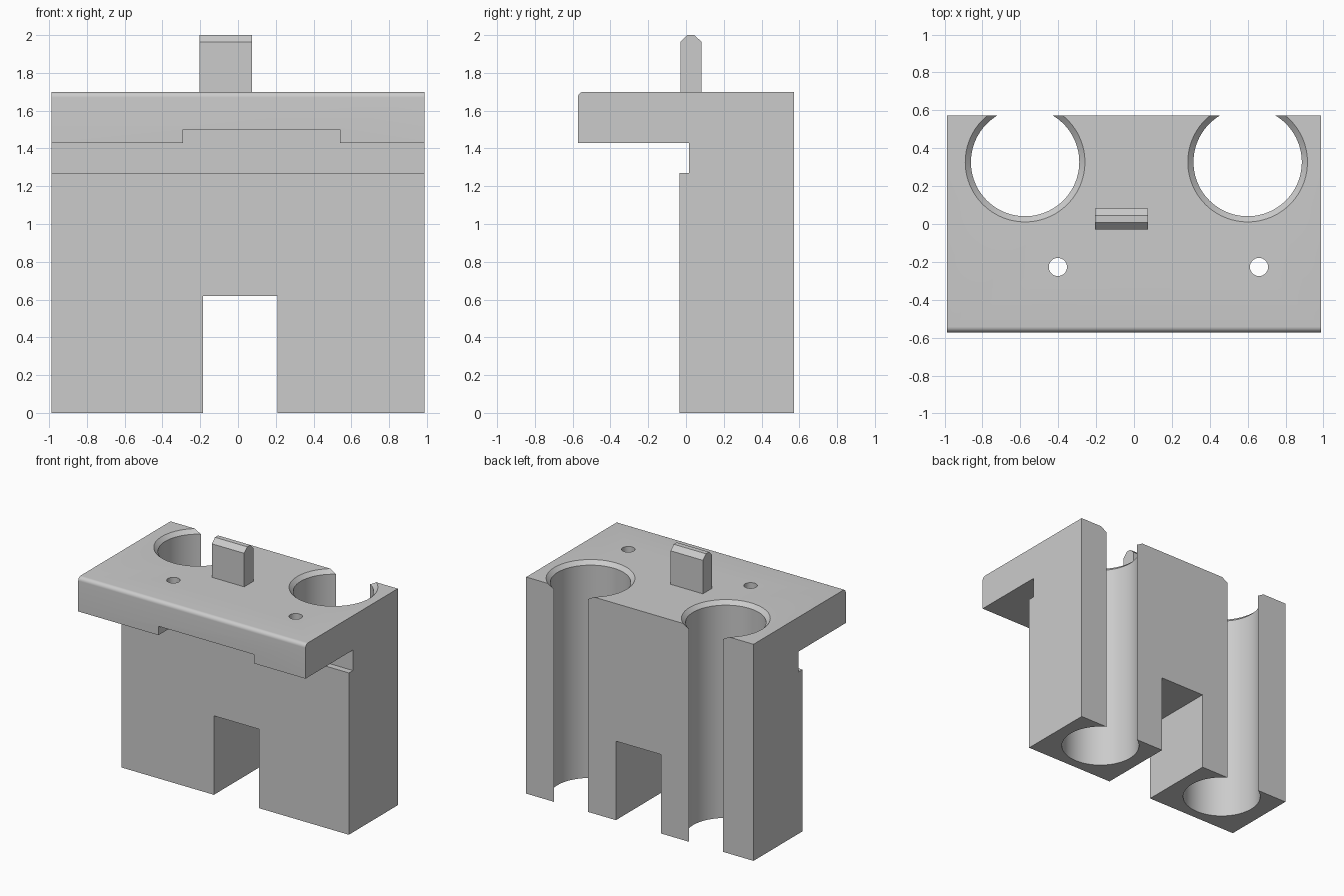
import bpy, bmesh, math
from mathutils import Vector

if "Cube" in bpy.data.objects:
    bpy.data.objects.remove(bpy.data.objects["Cube"])

grey = bpy.data.materials.new("plain grey")
grey.diffuse_color = (0.6, 0.6, 0.6, 1)
grey.use_nodes = True
grey.node_tree.nodes["Principled BSDF"].inputs["Base Color"].default_value = grey.diffuse_color

HALF_W, HALF_D, TOP = 0.987, 0.572, 1.70


def finish(name, bm):
    bmesh.ops.recalc_face_normals(bm, faces=bm.faces)
    mesh = bpy.data.meshes.new(name)
    bm.to_mesh(mesh)
    bm.free()
    mesh.materials.append(grey)
    ob = bpy.data.objects.new(name, mesh)
    bpy.context.collection.objects.link(ob)
    return ob


def side_extrusion(name, profile, x0, x1):
    """Extrude a (y, z) profile along x."""
    bm = bmesh.new()
    face = bm.faces.new([bm.verts.new((x0, y, z)) for y, z in profile])
    geom = bmesh.ops.extrude_face_region(bm, geom=[face])["geom"]
    verts = [v for v in geom if isinstance(v, bmesh.types.BMVert)]
    bmesh.ops.translate(bm, verts=verts, vec=(x1 - x0, 0, 0))
    return finish(name, bm)


def box(name, x0, x1, y0, y1, z0, z1):
    return side_extrusion(name, [(y0, z0), (y1, z0), (y1, z1), (y0, z1)], x0, x1)


def turned(name, x, y, rings, sides):
    """Stack of (radius, z) rings closed with flat caps."""
    bm = bmesh.new()
    loops = []
    for r, z in rings:
        loops.append([bm.verts.new((x + r * math.cos(2 * math.pi * i / sides),
                                    y + r * math.sin(2 * math.pi * i / sides), z))
                      for i in range(sides)])
    for a, b in zip(loops, loops[1:]):
        for i in range(sides):
            j = (i + 1) % sides
            bm.faces.new((a[i], a[j], b[j], b[i]))
    bm.faces.new(loops[0])
    bm.faces.new(loops[-1])
    return finish(name, bm)


# Main block: upright body, undercut groove and overhanging lip with rounded edge
R = 0.03
rounded = [(-HALF_D + R - R * math.sin(a), TOP - R + R * math.cos(a))
           for a in (math.pi / 2 * i / 8 for i in range(9))]
profile = [(HALF_D, TOP)] + rounded + [
    (-HALF_D, 1.43), (0.015, 1.43), (0.015, 1.27), (-0.035, 1.27),
    (-0.035, 0), (HALF_D, 0)]
holder = side_extrusion("holder_block", profile, -HALF_W, HALF_W)

# Cutters: leg gap, shallow relief under the lip, tube bores and screw holes
cutters = [
    box("leg_gap_cutter", -0.185, 0.208, -0.2, 0.8, -0.1, 0.62),
    box("lip_relief_cutter", -0.29, 0.54, -0.8, 0.015, 1.35, 1.50),
]
for x in (-0.575, 0.60):
    cutters.append(turned("tube_bore_cutter", x, 0.327,
                          [(0.286, -0.1), (0.286, TOP - 0.03),
                           (0.316, TOP), (0.336, TOP + 0.02)], 96))
for x in (-0.402, 0.66):
    cutters.append(turned("screw_hole_cutter", x, -0.227,
                          [(0.048, 1.35), (0.048, TOP + 0.1)], 32))

for cutter in cutters:
    cutter.hide_render = True
    mod = holder.modifiers.new(cutter.name, 'BOOLEAN')
    mod.operation, mod.solver, mod.object = 'DIFFERENCE', 'EXACT', cutter

bpy.context.view_layer.objects.active = holder
holder.select_set(True)
for mod in list(holder.modifiers):
    bpy.ops.object.modifier_apply(modifier=mod.name)
for cutter in cutters:
    bpy.data.objects.remove(cutter)
bpy.ops.object.shade_smooth_by_angle(angle=math.radians(30))

# Upright tab with chamfered top
side_extrusion("top_tab", [(-0.03, TOP - 0.01), (0.083, TOP - 0.01), (0.083, 1.963),
                           (0.045, 2.0), (0.007, 2.0), (-0.03, 1.963)], -0.205, 0.075)
